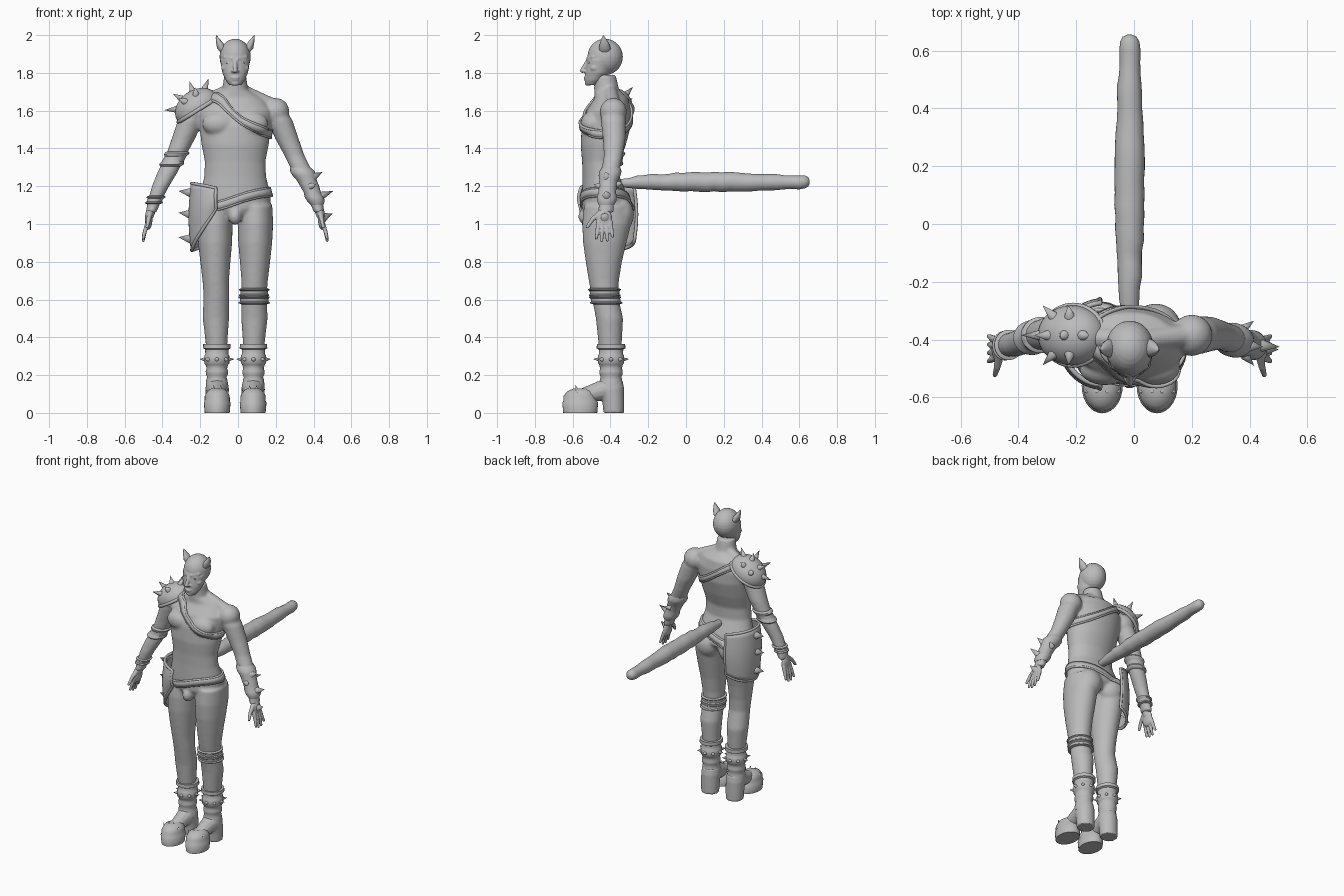
import bpy, bmesh, math, random
from mathutils import Vector, Matrix
from mathutils.bvhtree import BVHTree

if "Cube" in bpy.data.objects:
    bpy.data.objects.remove(bpy.data.objects["Cube"])

random.seed(4)
CX = -0.015                      # symmetry plane of the figure
GREY = bpy.data.materials.new("plain_grey")
GREY.diffuse_color = (0.5, 0.5, 0.5, 1)
GREY.use_nodes = True
GREY.node_tree.nodes["Principled BSDF"].inputs["Base Color"].default_value = GREY.diffuse_color


def finish(name, bm, voxel=0, smooth=4, angle=40, thick=0):
    bmesh.ops.recalc_face_normals(bm, faces=bm.faces)
    me = bpy.data.meshes.new(name)
    bm.to_mesh(me)
    bm.free()
    me.materials.append(GREY)
    me.polygons.foreach_set("use_smooth", [True] * len(me.polygons))
    me.set_sharp_from_angle(angle=math.radians(angle))
    ob = bpy.data.objects.new(name, me)
    bpy.context.collection.objects.link(ob)
    if voxel:
        m = ob.modifiers.new("fuse", "REMESH")
        m.mode, m.voxel_size, m.use_smooth_shade = "VOXEL", voxel, True
        m = ob.modifiers.new("soften", "SMOOTH")
        m.factor, m.iterations = 0.5, smooth
    if thick:
        m = ob.modifiers.new("thickness", "SOLIDIFY")
        m.thickness, m.offset = thick, 0
    return ob


def loft(bm, rings, s=1, n=28, axis="z"):
    """Stack elliptical rings (x, y, z, rx, ry) and cap both ends."""
    loops = []
    for x, y, z, rx, ry in rings:
        row = []
        for i in range(n):
            a = math.tau * i / n
            c, d = rx * math.cos(a), ry * math.sin(a)
            off = (c, d, 0) if axis == "z" else (c, 0, d)
            row.append(bm.verts.new(Vector((CX + s * x, y, z)) + Vector(off)))
        loops.append(row)
    for A, B in zip(loops, loops[1:]):
        for i in range(n):
            bm.faces.new((A[i], A[(i + 1) % n], B[(i + 1) % n], B[i]))
    bm.faces.new(loops[0])
    bm.faces.new(loops[-1])


def ball(bm, c, r, s=1):
    m = Matrix.Translation((CX + s * c[0], c[1], c[2])) @ Matrix.Diagonal((*r, 1))
    bmesh.ops.create_uvsphere(bm, u_segments=24, v_segments=14, radius=1, matrix=m)


def cone(bm, p, q, r0, r1=0.0, s=1, n=12):
    p, q = (Vector((CX + s * v[0], v[1], v[2])) for v in (p, q))
    m = Matrix.Translation((p + q) / 2) @ (q - p).to_track_quat("Z", "Y").to_matrix().to_4x4()
    bmesh.ops.create_cone(bm, cap_ends=True, segments=n, radius1=r0, radius2=r1,
                          depth=(q - p).length, matrix=m)


def limb(bm, p, q, r0, r1, s=1):
    cone(bm, p, q, r0, r1, s)
    ball(bm, p, (r0,) * 3, s)
    ball(bm, q, (r1,) * 3, s)


def tube(name, pts, r):
    """Closed round cord through the points."""
    cu = bpy.data.curves.new(name, "CURVE")
    cu.dimensions, cu.bevel_depth, cu.bevel_resolution = "3D", r, 2
    sp = cu.splines.new("POLY")
    sp.points.add(len(pts) - 1)
    for p, co in zip(sp.points, pts):
        p.co = (*co, 1)
    sp.use_cyclic_u = True
    tmp = bpy.data.objects.new(name, cu)
    bm = bmesh.new()
    bm.from_mesh(tmp.to_mesh())
    bpy.data.objects.remove(tmp)
    finish(name, bm, angle=60)


def at(rings, z):
    """Interpolate a downward list of rings at height z."""
    for a, b in zip(rings, rings[1:]):
        if b[2] <= z <= a[2]:
            t = (a[2] - z) / (a[2] - b[2])
            return [u + (v - u) * t for u, v in zip(a, b)]
    return list(rings[-1])


def sleeve(name, rings, z1, z0, off, s, rolls=True):
    bm, steps, out = bmesh.new(), 9, []
    for i in range(steps + 1):
        x, y, z, rx, ry = at(rings, z1 + (z0 - z1) * i / steps)
        o = off + (0.007 if rolls and i in (1, 2, steps - 2, steps - 1) else 0)
        o = 0 if i in (0, steps) else o
        out.append((x, y, z, rx + o, ry + o))
    loft(bm, out, s)
    finish(name, bm)


TORSO = [(0, -.43, 1.79, .058, .058), (0, -.42, 1.71, .068, .066), (0, -.395, 1.665, .15, .09),
         (0, -.41, 1.60, .20, .118), (0, -.422, 1.52, .19, .13), (0, -.438, 1.42, .178, .12),
         (0, -.45, 1.33, .16, .10), (0, -.45, 1.25, .164, .098), (0, -.43, 1.15, .188, .12),
         (0, -.42, 1.08, .185, .13), (0, -.425, 1.03, .11, .10)]
LEG = [(.105, -.42, 1.10, .092, .12), (.107, -.42, 1.0, .094, .13), (.106, -.43, .90, .09, .115),
       (.105, -.435, .80, .08, .096), (.103, -.435, .70, .07, .08), (.10, -.43, .62, .067, .07),
       (.102, -.405, .50, .07, .072), (.10, -.403, .42, .062, .066), (.097, -.40, .30, .052, .056)]
ARM = [(.20, -.385, 1.63, .05, .055), (.235, -.385, 1.55, .068, .066), (.275, -.38, 1.45, .062, .06),
       (.315, -.385, 1.36, .053, .05), (.355, -.40, 1.28, .054, .048), (.395, -.415, 1.2, .046, .044),
       (.428, -.42, 1.12, .036, .04), (.445, -.425, 1.06, .028, .042)]

# Body: torso with chest and seat muscles, then legs and arms
bm = bmesh.new()
loft(bm, TORSO, n=40)
for s in (1, -1):
    ball(bm, (.085, -.50, 1.53), (.09, .058, .065), s)
    ball(bm, (.09, -.35, 1.05), (.085, .075, .09), s)
surface = BVHTree.FromBMesh(bm)
for s in (1, -1):
    loft(bm, LEG, s)
    loft(bm, ARM, s)
    ball(bm, (.215, -.385, 1.595), (.072, .072, .072), s)
    limb(bm, (.05, -.40, 1.70), (.19, -.385, 1.63), .035, .04, s)
ball(bm, (0, -.53, 1.04), (.035, .04, .045))
finish("body", bm, voxel=.008, smooth=8)

# Head: skull, jaw and facial features
bm = bmesh.new()
ball(bm, (0, -.428, 1.885), (.083, .094, .096))
loft(bm, [(0, -.50, 1.735, .03, .03), (0, -.487, 1.76, .05, .048), (0, -.468, 1.80, .068, .066),
          (0, -.45, 1.87, .08, .075)])
limb(bm, (0, -.522, 1.865), (0, -.549, 1.812), .009, .013)
ball(bm, (0, -.53, 1.775), (.024, .012, .006))
ball(bm, (0, -.528, 1.764), (.02, .012, .006))
ball(bm, (0, -.52, 1.745), (.022, .016, .014))
for s in (1, -1):
    limb(bm, (.014, -.518, 1.874), (.055, -.492, 1.884), .011, .011, s)
    ball(bm, (.052, -.485, 1.825), (.022, .022, .018), s)
    ball(bm, (.012, -.535, 1.808), (.01, .01, .007), s)
finish("head", bm, voxel=.005, smooth=4)

for s, side in ((1, "left"), (-1, "right")):
    # Eye and horn-like ear
    bm = bmesh.new()
    ball(bm, (.033, -.511, 1.853), (.016, .009, .007), s)
    finish(side + "_eye", bm)
    bm = bmesh.new()
    loft(bm, [(.062, -.43, 1.905, .012, .022), (.07, -.43, 1.93, .026, .032),
              (.083, -.432, 1.96, .018, .023), (.095, -.436, 1.985, .008, .01),
              (.10, -.438, 2.0, .001, .001)], s, 16)
    finish(side + "_ear", bm)

    # Hand with four fingers and a thumb
    bm = bmesh.new()
    limb(bm, (.44, -.425, 1.09), (.452, -.43, 1.05), .028, .024, s)
    ball(bm, (.458, -.432, 1.025), (.02, .042, .055), s)
    for k in range(4):
        y = -.463 + .021 * k
        tip = (.487, -.475 + .029 * k, (.925, .912, .914, .935)[k])
        mid = (.478, (y + tip[1]) / 2, .96)
        limb(bm, (.462, y, 1.01), mid, .013, .011, s)
        limb(bm, mid, tip, .011, .008, s)
    limb(bm, (.45, -.45, 1.06), (.458, -.495, 1.025), .017, .012, s)
    limb(bm, (.458, -.495, 1.025), (.466, -.522, .985), .012, .009, s)
    finish(side + "_hand", bm, voxel=.004, smooth=4)

    # Platform boot: toe, sole, instep, heel and wrinkled shaft
    bm = bmesh.new()
    loft(bm, [(.095, -.56, 0, .066, .09), (.095, -.56, .055, .071, .095), (.095, -.56, .06, .067, .09),
              (.095, -.56, .09, .066, .088), (.095, -.556, .115, .055, .072),
              (.095, -.553, .13, .03, .04)], s)
    finish(side + "_boot_toe", bm, angle=50)
    bm = bmesh.new()
    loft(bm, [(.095, -.382, 0, .058, .055), (.095, -.385, .06, .06, .058),
              (.095, -.392, .13, .062, .064), (.095, -.395, .17, .055, .06)], s)
    limb(bm, (.095, -.53, .095), (.095, -.42, .125), .042, .058, s)
    finish(side + "_boot_heel", bm, voxel=.006, smooth=3)
    bm = bmesh.new()
    shaft = [(.365, .06), (.365, .072), (.342, .073), (.336, .062), (.31, .061), (.304, .066), (.262, .066),
             (.256, .06), (.235, .054), (.222, .059), (.205, .058), (.19, .051), (.175, .056), (.12, .06)]
    loft(bm, [(.097, -.397, z, r, r + .003) for z, r in shaft], s)
    finish(side + "_boot_shaft", bm, angle=50)
    bm = bmesh.new()
    for k in range(8):
        c, d = math.cos(k * math.tau / 8), math.sin(k * math.tau / 8)
        cone(bm, (.097 + .062 * c, -.397 + .064 * d, .283),
             (.097 + .092 * c, -.397 + .094 * d, .285), .012, s=s)
    for k in (-1.5, -.5, .5, 1.5):
        z = .128 - .012 * k * k
        cone(bm, (.095 + .034 * k, -.575, z - .015), (.095 + .038 * k, -.585, z + .024), .012, s=s)
    finish(side + "_boot_spikes", bm)

# Knee wrap, elbow wrap, wrist wrap and bracer
sleeve("knee_band_upper", LEG, .66, .615, .006, 1)
sleeve("knee_band_lower", LEG, .62, .575, .008, 1)
sleeve("elbow_band", ARM, 1.385, 1.305, .004, -1)
sleeve("wrist_band", ARM, 1.15, 1.105, .004, -1)
sleeve("bracer", ARM, 1.30, 1.10, .004, 1)
bm = bmesh.new()
for p, q in (((.405, -.42, 1.245), (.462, -.425, 1.275)), ((.445, -.42, 1.145), (.52, -.425, 1.175)),
             ((.465, -.43, 1.035), (.515, -.435, 1.055)), ((.39, -.365, 1.21), (.43, -.335, 1.22)),
             ((.40, -.455, 1.20), (.43, -.49, 1.21))):
    cone(bm, p, q, .026 if q[1] in (-.425, -.435) else .018)
finish("bracer_spikes", bm)


def ribbon(name, height, half, n=72):
    """Flat band that hugs the torso, with a cord along both edges."""
    rows = []
    for i in range(n):
        a = math.tau * i / n
        d, row = Vector((math.cos(a), math.sin(a), 0)), []
        for w in (-half, 0, half):
            axis = Vector((CX, -.43, height(a) + w))
            hit = surface.ray_cast(axis + d * .5, -d)[0]
            row.append((hit or axis + d * .1) + d * .006)
        rows.append(row)
    bm = bmesh.new()
    vs = [[bm.verts.new(p) for p in row] for row in rows]
    for i in range(n):
        A, B = vs[i], vs[(i + 1) % n]
        for j in (0, 1):
            bm.faces.new((A[j], B[j], B[j + 1], A[j + 1]))
    finish(name, bm, thick=.012)
    for j, edge in ((0, "lower"), (2, "upper")):
        tube(f"{name}_{edge}_edge", [r[j] for r in rows], .007)


ribbon("chest_strap", lambda a: 1.575 - .10 * math.cos(a), .018)
ribbon("belt", lambda a: 1.125 + .045 * math.cos(a), .02)

# Shoulder guard: tilted dome, rim and spikes
guard = (Matrix.Translation((-.215, -.385, 1.615)) @ Matrix.Rotation(math.radians(-32), 4, "Y")
         @ Matrix.Diagonal((.122, .10, .092, 1)))
bm = bmesh.new()
bmesh.ops.create_uvsphere(bm, u_segments=32, v_segments=16, radius=1)
bmesh.ops.delete(bm, geom=[v for v in bm.verts if v.co.z < -.25], context="VERTS")
bmesh.ops.transform(bm, matrix=guard, verts=bm.verts)
finish("shoulder_guard", bm, thick=.008)
tube("shoulder_guard_rim", [guard @ Vector((1.02 * math.cos(i * math.tau / 40),
     1.02 * math.sin(i * math.tau / 40), -.12)) for i in range(40)], .011)
bm = bmesh.new()
for lean, turn in ((-55, 0), (-22, 0), (12, 0), (45, 0), (-25, 42), (20, 42), (-25, -42), (20, -42)):
    t, f = math.radians(lean), math.radians(turn)
    d = Vector((math.sin(t) * math.cos(f), math.sin(f), math.cos(t) * math.cos(f)))
    p, q = guard @ (d * .94), guard @ (d * 1.55)
    cone(bm, (p.x - CX, p.y, p.z), (q.x - CX, q.y, q.z), .02)
finish("shoulder_guard_spikes", bm)

# Hip guard: curved plate round the outer thigh, rim and spikes
def plate(u, v):
    a = math.radians(180 + 85 * u)
    low = .86 + .22 * max(u, 0) ** 1.5 + .05 * max(-u, 0) ** 2
    z = low + (1.215 - .025 * u * u - low) * v
    r = .14 + .012 * math.sin(math.pi * v)
    return Vector((-.105 + r * math.cos(a), -.415 + (r + .002) * math.sin(a), z))


N, M = 24, 10
bm = bmesh.new()
g = [[bm.verts.new(plate(2 * i / N - 1, j / M)) for j in range(M + 1)] for i in range(N + 1)]
for i in range(N):
    for j in range(M):
        bm.faces.new((g[i][j], g[i + 1][j], g[i + 1][j + 1], g[i][j + 1]))
finish("hip_guard", bm, thick=.01)
edge = ([plate(2 * i / N - 1, 0) for i in range(N)] + [plate(1, j / M) for j in range(M)]
        + [plate(1 - 2 * i / N, 1) for i in range(N)] + [plate(-1, 1 - j / M) for j in range(M)])
tube("hip_guard_rim", edge, .009)
bm = bmesh.new()
for z in (1.165, 1.05, .92):
    cone(bm, (-.225, -.415, z), (-.30, -.415, z + .01), .03)
finish("hip_guard_spikes", bm)

# Tail: long thick rod with a slightly uneven surface
bm = bmesh.new()
rings = [(0, -.37, 1.215, .02, .02), (0, -.30, 1.217, .03, .026)]
for k in range(22):
    t = k / 21
    r = .036 + .015 * math.sin(math.pi * min(1, t * 1.05)) + random.uniform(-.002, .002)
    rings.append((random.uniform(-.002, .002), -.26 + .86 * t, 1.222 + random.uniform(-.003, .003), r, r))
rings += [(0, .63, 1.223, .034, .034), (0, .648, 1.223, .024, .024), (0, .655, 1.223, .008, .008)]
loft(bm, rings, axis="y")
finish("tail", bm, angle=60)
